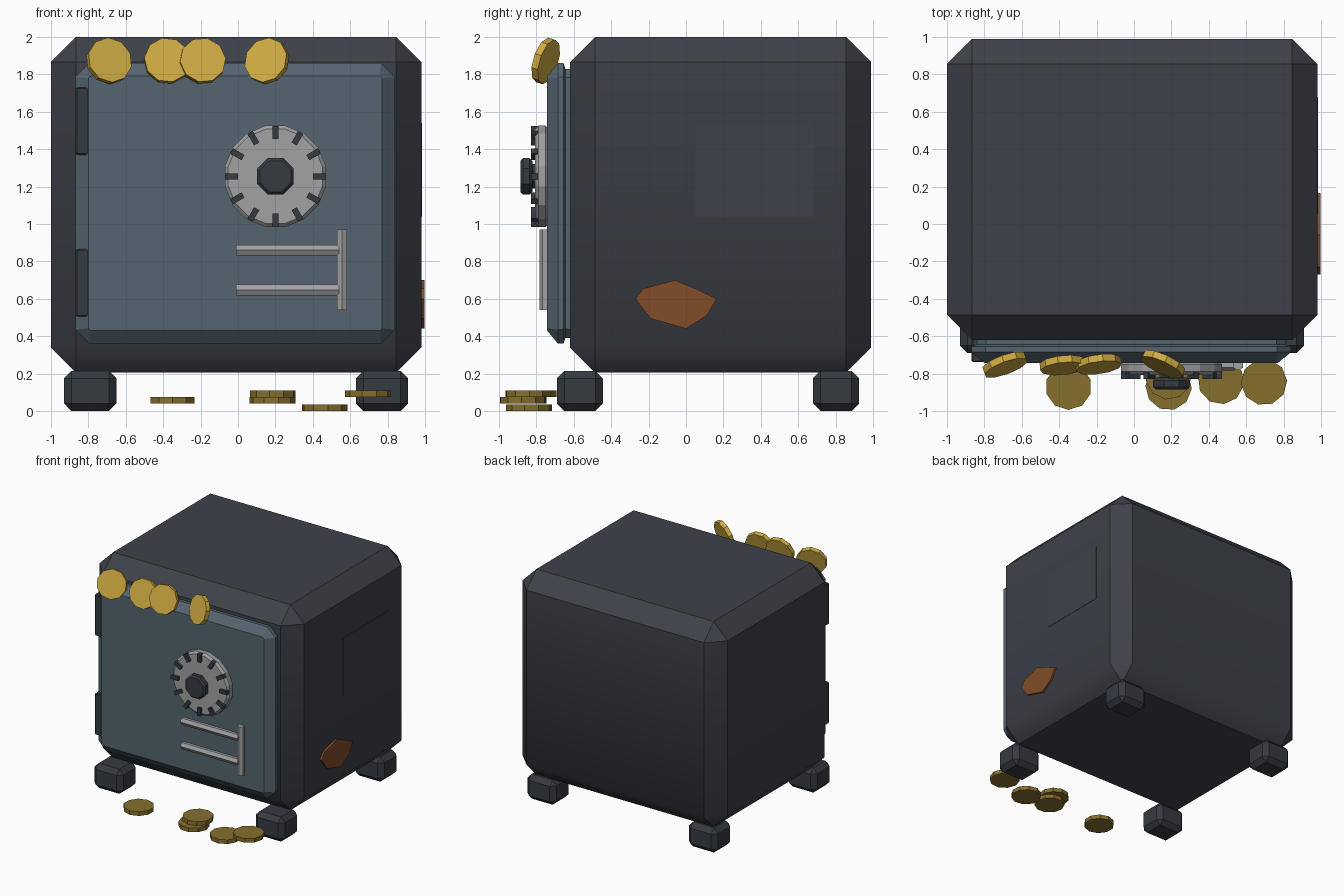
import bpy, bmesh
from math import radians, pi, cos, sin
from mathutils import Matrix, Vector

old = bpy.data.objects.get("Cube")
if old:
    bpy.data.objects.remove(old, do_unlink=True)


def material(name, r, g, b):
    m = bpy.data.materials.new(name)
    m.use_nodes = True
    m.diffuse_color = (r, g, b, 1)
    m.node_tree.nodes["Principled BSDF"].inputs["Base Color"].default_value = (r, g, b, 1)
    return m


BODY = material("charcoal", .048, .054, .068)
FOOT = material("dark_slate", .036, .043, .053)
DOOR = material("blue_steel", .092, .13, .16)
STEEL = material("light_steel", .36, .36, .37)
GOLD = material("bright_gold", .63, .41, .055)
OLD_GOLD = material("dull_gold", .24, .16, .027)
RUST = material("rust", .22, .073, .022)


def finish(name, bm, mat):
    bmesh.ops.recalc_face_normals(bm, faces=bm.faces)
    mesh = bpy.data.meshes.new(name)
    bm.to_mesh(mesh)
    bm.free()
    mesh.materials.append(mat)
    ob = bpy.data.objects.new(name, mesh)
    bpy.context.scene.collection.objects.link(ob)
    return ob


def chamfer(bm, width, edges=None):
    bmesh.ops.bevel(bm, geom=edges or bm.edges[:], offset=width, segments=1,
                    affect='EDGES', profile=0.5)


def box(name, mat, x, y, z, bevel=0, turn=None):
    """Box from (min, max) ranges, optionally chamfered."""
    bm = bmesh.new()
    bmesh.ops.create_cube(bm, size=1)
    size = Vector((x[1] - x[0], y[1] - y[0], z[1] - z[0]))
    mid = Vector((x[0] + x[1], y[0] + y[1], z[0] + z[1])) / 2
    bmesh.ops.scale(bm, vec=size, verts=bm.verts)
    if bevel:
        chamfer(bm, bevel)
    bmesh.ops.translate(bm, vec=mid, verts=bm.verts)
    if turn:
        bmesh.ops.transform(bm, matrix=turn, verts=bm.verts)
    return finish(name, bm, mat)


def disc(name, mat, centre, radius, depth, sides, rot=None, bevel=0, spin=0):
    """Prism along z, then rotated and moved to its centre."""
    bm = bmesh.new()
    bmesh.ops.create_cone(bm, cap_ends=True, segments=sides, radius1=radius,
                          radius2=radius, depth=depth,
                          matrix=Matrix.Rotation(spin, 4, 'Z'))
    if bevel:
        rims = [e for e in bm.edges if any(len(f.verts) > 4 for f in e.link_faces)]
        chamfer(bm, bevel, rims)
    m = Matrix.Translation(centre) @ (rot or Matrix.Identity(4))
    bmesh.ops.transform(bm, matrix=m, verts=bm.verts)
    return finish(name, bm, mat)


FACE_FRONT = Matrix.Rotation(pi / 2, 4, 'X')

# Body: heavy chamfered box, softly shaded along its lower side edges
body = box("body", BODY, (-1, .98), (-.62, .99), (.205, 2), .134)
for p in body.data.polygons:
    p.use_smooth = True
for e in body.data.edges:
    a, b = (body.data.vertices[i].co for i in e.vertices)
    lower_seam = .3 < a.z < .4 and .3 < b.z < .4
    e.use_edge_sharp = not lower_seam

# Thin plate on the side wall
box("side_plate", BODY, (.97, .983), (.05, .68), (1.04, 1.54))

# Feet
for sx, x in (("right", (-.93, -.65)), ("left", (.63, .91))):
    for sy, y in (("front", (-.69, -.445)), ("back", (.68, .925))):
        box(f"{sy}_{sx}_foot", FOOT, x, y, (0, .215), .04)

# Door: back plate plus chamfered slab
bm = bmesh.new()
sections = ((-.60, .03), (-.645, .03), (-.655, 0), (-.685, 0), (-.742, .07))
rings = []
for y, inset in sections:
    x0, x1, z0, z1 = -.87 + inset, .84 - inset, .36 + inset, 1.86 - inset
    c = .075 - inset * .9
    outline = ((x0 + c, z0), (x1 - c, z0), (x1, z0 + c), (x1, z1 - c),
               (x1 - c, z1), (x0 + c, z1), (x0, z1 - c), (x0, z0 + c))
    rings.append([bm.verts.new((px, y, pz)) for px, pz in outline])
for r, s in zip(rings, rings[1:]):
    for i in range(8):
        j = (i + 1) % 8
        bm.faces.new((r[i], r[j], s[j], s[i]))
bm.faces.new(rings[0])
bm.faces.new(rings[-1])
finish("door", bm, DOOR)

# Hinges
for name, z in (("upper_hinge", (1.37, 1.73)), ("lower_hinge", (.505, .865))):
    box(name, FOOT, (-.868, -.795), (-.738, -.6), z, .006)

# Combination dial with ticks and knob
hub = Vector((.2, -.77, 1.255))
disc("dial", STEEL, hub, .276, .075, 16, FACE_FRONT, .018, pi / 16)
for i in range(12):
    turn = Matrix.Translation(hub) @ Matrix.Rotation(i * pi / 6, 4, 'Y')
    box(f"dial_tick_{i + 1}", FOOT, (-.016, .016), (-.06, 0), (.2, .27), 0, turn)
disc("knob_stem", FOOT, hub + Vector((0, -.04, 0)), .07, .06, 8, FACE_FRONT, 0, pi / 8)
disc("knob", FOOT, hub + Vector((0, -.084, 0)), .106, .064, 8, FACE_FRONT, .015, pi / 8)

# Handle: two rods joined by an upright grip
ALONG_X = Matrix.Rotation(pi / 2, 4, 'Y')
for name, z in (("upper_rod", .86), ("lower_rod", .647)):
    disc(name, STEEL, (.265, -.75, z), .033, .55, 6, ALONG_X)
disc("handle_grip", STEEL, (.557, -.752, .755), .031, .43, 6)

# Coins leaning along the top edge
for i, (x, y, yaw) in enumerate(((-.69, -.752, 20), (-.38, -.755, 6),
                                 (-.19, -.75, 8), (.155, -.75, -25))):
    rot = Matrix.Rotation(radians(yaw), 4, 'Z') @ Matrix.Rotation(radians(74), 4, 'X')
    disc(f"leaning_coin_{i + 1}", GOLD, (x, y, 1.872), .124, .038, 10, rot, 0, i * .2)

# Coins lying below the door
for i, (x, y, z) in enumerate(((-.35, -.87, .057), (.185, -.872, .057),
                               (.185, -.815, .092), (.465, -.84, .018),
                               (.695, -.845, .092))):
    disc(f"fallen_coin_{i + 1}", OLD_GOLD, (x, y, z), .124, .036, 10, None, 0, i * .25)

# Rust patch on the side wall
patch = ((-.27, .6), (-.23, .655), (-.15, .675), (-.06, .7), (.05, .655),
         (.165, .6), (.11, .51), (0, .44), (-.19, .495))
bm = bmesh.new()
face = bm.faces.new([bm.verts.new((.975, y, z)) for y, z in patch])
ext = bmesh.ops.extrude_face_region(bm, geom=[face])["geom"]
bmesh.ops.translate(bm, vec=(.022, 0, 0),
                    verts=[v for v in ext if isinstance(v, bmesh.types.BMVert)])
finish("rust_patch", bm, RUST)
